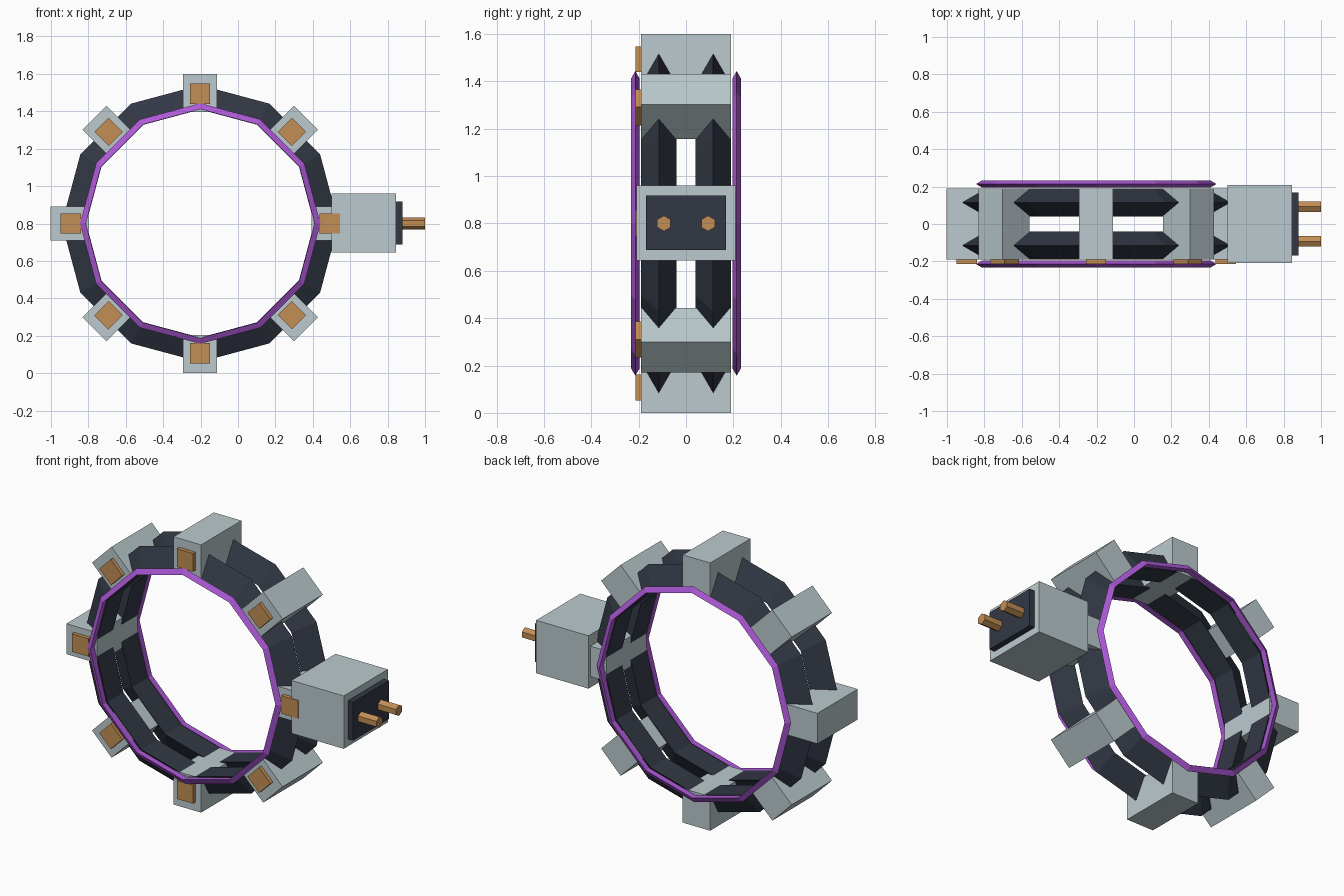
import bpy
from math import radians, cos, sin, pi

cube = bpy.data.objects.get("Cube")
if cube:
    bpy.data.objects.remove(cube, do_unlink=True)

CX, CZ = -0.202, 0.80   # ring centre


def material(name, rgb):
    m = bpy.data.materials.new(name)
    m.use_nodes = True
    color = (*rgb, 1.0)
    m.diffuse_color = color
    m.node_tree.nodes["Principled BSDF"].inputs["Base Color"].default_value = color
    return m


GREY = material("pale grey", (0.50, 0.59, 0.62))
DARK = material("dark slate", (0.031, 0.039, 0.058))
PURPLE = material("purple", (0.42, 0.10, 0.68))
COPPER = material("copper", (0.54, 0.27, 0.09))


def finish(name, mat):
    ob = bpy.context.object
    ob.name = ob.data.name = name
    ob.data.materials.clear()
    ob.data.materials.append(mat)
    return ob


def box(name, mat, center, size, angle=0.0):
    bpy.ops.mesh.primitive_cube_add(size=1, location=center, rotation=(0, -angle, 0))
    ob = finish(name, mat)
    ob.scale = size
    return ob


def ring(name, mat, y, major, minor):
    # twelve-sided ring with a triangular section pointing outward
    bpy.ops.mesh.primitive_torus_add(
        major_segments=12, minor_segments=3, major_radius=major,
        minor_radius=minor, location=(CX, y, CZ), rotation=(pi / 2, 0, 0))
    return finish(name, mat)


# Paired rings, front and back
for side, label in ((-1, "front"), (1, "back")):
    ring(label + "_main_ring", DARK, side * 0.115, 0.653, 0.087)
    ring(label + "_trim_ring", PURPLE, side * 0.214, 0.622, 0.021)

# Eight clamp blocks, each with a copper plate on the front
for i in range(8):
    a = radians(45 * i)
    dx, dz = cos(a), sin(a)
    box(f"clamp_block_{i}", GREY, (CX + 0.698 * dx, 0, CZ + 0.698 * dz),
        (0.204, 0.38, 0.182), a)
    box(f"clamp_plate_{i}", COPPER, (CX + 0.693 * dx, -0.199, CZ + 0.693 * dz),
        (0.109, 0.028, 0.107), a)

# Connector housing on the left side
box("connector_housing", GREY, (0.672, 0, 0.802), (0.346, 0.416, 0.316))
box("connector_face", DARK, (0.857, 0, 0.802), (0.046, 0.338, 0.23))

# Two hexagonal pins
for side, label in ((-1, "front"), (1, "back")):
    bpy.ops.mesh.primitive_cylinder_add(
        vertices=6, radius=0.033, depth=0.14,
        location=(0.93, side * 0.093, 0.80), rotation=(0, pi / 2, 0))
    pin = finish(label + "_pin", COPPER)
    # turn the section so that a corner points up
    if max(abs(v.co.x) for v in pin.data.vertices) < 0.032:
        for v in pin.data.vertices:
            v.co.x, v.co.y = v.co.y, -v.co.x
